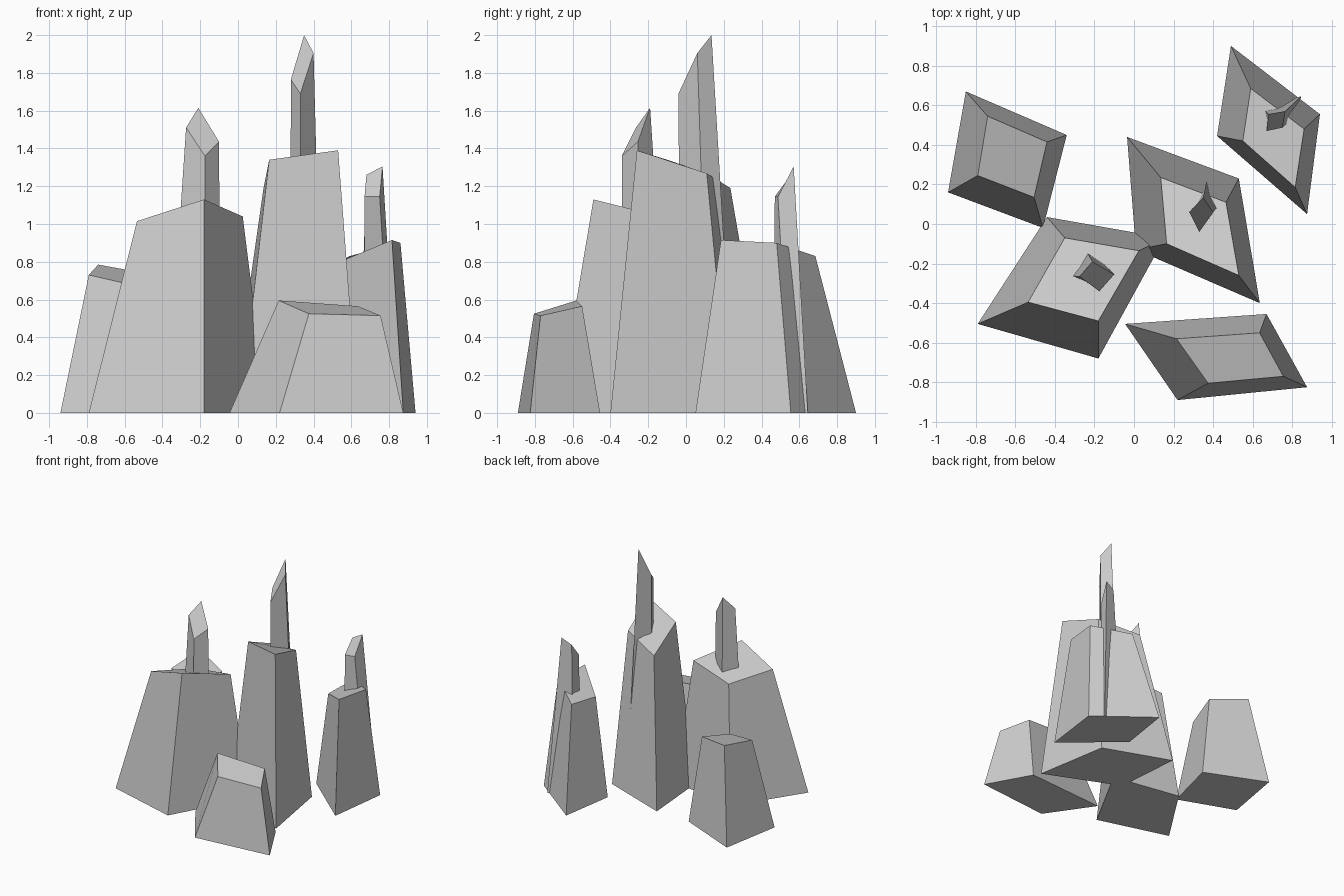
import bpy


def crystal(name, base, top):
    """Tapered four-sided column: base (x, y) ring on the ground, slanted top (x, y, z) ring."""
    n = len(base)
    verts = [(x, y, 0) for x, y in base] + list(top)
    faces = [tuple(range(n)), tuple(range(2 * n - 1, n - 1, -1))]
    faces += [(i, i + n, (i + 1) % n + n, (i + 1) % n) for i in range(n)]
    mesh = bpy.data.meshes.new(name)
    mesh.from_pydata(verts, [], faces)
    mesh.validate()
    obj = bpy.data.objects.new(name, mesh)
    bpy.context.collection.objects.link(obj)
    return obj


# All rings run clockwise seen from above
# Wide stone blocks
crystal("back_left_block",
        [(-.85, .67), (-.34, .45), (-.46, -.02), (-.94, .16)],
        [(-.74, .545, .785), (-.44, .415, .73), (-.505, .135, .665), (-.79, .245, .73)])
crystal("front_left_block",
        [(-.44, .035), (.155, -.07), (-.18, -.68), (-.79, -.505)],
        [(-.35, -.07, .965), (.025, -.135, 1.04), (-.18, -.49, 1.13), (-.535, -.395, 1.015)])
crystal("central_block",
        [(-.035, .44), (.53, .23), (.636, -.40), (.01, -.13)],
        [(.135, .235, 1.19), (.465, .11, 1.268), (.53, -.26, 1.39), (.165, -.10, 1.34)])
crystal("front_right_block",
        [(-.045, -.505), (.67, -.455), (.875, -.825), (.22, -.89)],
        [(.215, -.58, .595), (.635, -.55, .565), (.755, -.77, .515), (.375, -.805, .525)])
crystal("back_right_block",
        [(.49, .90), (.94, .555), (.875, .05), (.42, .445)],
        [(.59, .685, .83), (.86, .48, .90), (.815, .185, .915), (.55, .42, .805)])

# Slender spires rising through the blocks
crystal("left_spire",
        [(-.27, -.085), (-.095, -.25), (-.18, -.34), (-.375, -.26)],
        [(-.21, -.19, 1.615), (-.10, -.255, 1.435), (-.175, -.34, 1.36), (-.275, -.265, 1.51)])
crystal("central_spire",
        [(.375, .255), (.45, .12), (.33, -.03), (.275, .06)],
        [(.35, .135, 2.0), (.40, .06, 1.905), (.33, -.04, 1.69), (.28, .06, 1.765)])
crystal("right_spire",
        [(.845, .645), (.82, .55), (.665, .465), (.635, .60)],
        [(.765, .57, 1.305), (.75, .487, 1.145), (.67, .47, 1.145), (.68, .555, 1.26)])
